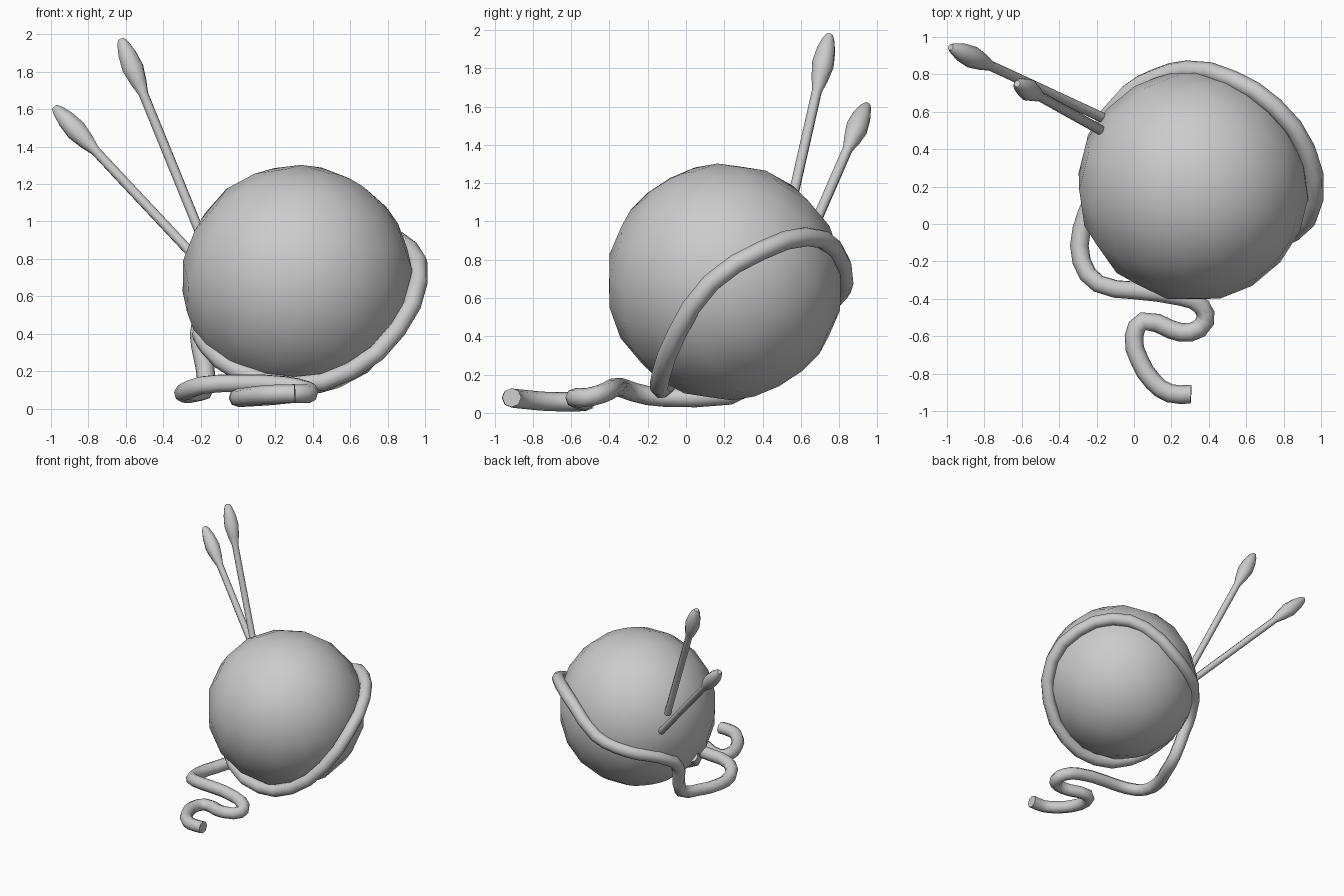
import bpy, bmesh, math
from mathutils import Vector

if "Cube" in bpy.data.objects:
    bpy.data.objects.remove(bpy.data.objects["Cube"])

C = Vector((0.317, 0.203, 0.684))   # ball centre
R = 0.62


def smooth(obj, angle=50):
    bpy.ops.object.select_all(action='DESELECT')
    obj.select_set(True)
    bpy.context.view_layer.objects.active = obj
    bpy.ops.object.shade_smooth_by_angle(angle=math.radians(angle))


def lathe(name, base, tip, profile, sides=8):
    """Closed round rod from base to tip; profile = (fraction along, radius)."""
    base, tip = Vector(base), Vector(tip)
    axis = tip - base
    rot = axis.to_track_quat('Z', 'Y')
    bm = bmesh.new()
    rings = []
    for t, r in profile:
        rings.append([bm.verts.new(base + axis * t + rot @ Vector(
            (r * math.cos(a), r * math.sin(a), 0)))
            for a in (2 * math.pi * i / sides for i in range(sides))])
    for a, b in zip(rings, rings[1:]):
        for i in range(sides):
            j = (i + 1) % sides
            bm.faces.new((a[i], a[j], b[j], b[i]))
    bm.faces.new(rings[0][::-1])
    bm.faces.new(rings[-1])
    me = bpy.data.meshes.new(name)
    bm.to_mesh(me)
    bm.free()
    obj = bpy.data.objects.new(name, me)
    bpy.context.collection.objects.link(obj)
    smooth(obj)


# Yarn ball: low-poly sphere, tilted
bpy.ops.mesh.primitive_uv_sphere_add(segments=16, ring_count=10, radius=R,
                                     location=C, rotation=(0.55, 0.45, 0.2))
ball = bpy.context.object
ball.name = "yarn_ball"
smooth(ball, 80)

# Loose strand: wraps once round the ball, then winds over the floor
path = [(-.20, .21, .40), (-.15, .09, .32), (0, -.05, .20), (.30, -.13, .125),
        (.60, -.13, .20), (.85, -.045, .42), (.965, .13, .68), (.92, .40, .85),
        (.75, .63, .92), (.53, .77, .86), (.28, .825, .68), (.11, .78, .605),
        (-.03, .70, .56), (-.20, .46, .45), (-.20, .38, .33), (-.165, .31, .13),
        (-.22, .13, .085), (-.28, -.03, .08), (-.28, -.20, .09),
        (-.19, -.32, .125), (0, -.355, .135), (.25, -.39, .125),
        (.36, -.44, .10), (.38, -.52, .08), (.30, -.58, .08), (.20, -.565, .07),
        (.05, -.52, .06), (0, -.60, .058), (.03, -.73, .06), (.10, -.84, .07),
        (.19, -.905, .077), (.305, -.91, .08)]
cu = bpy.data.curves.new("loose_strand", 'CURVE')
cu.dimensions = '3D'
cu.bevel_depth = 0.05
cu.bevel_resolution = 2
cu.resolution_u = 2
cu.use_fill_caps = True
sp = cu.splines.new('BEZIER')
sp.bezier_points.add(len(path) - 1)
for bp, co in zip(sp.bezier_points, path):
    bp.co = co
    bp.handle_left_type = bp.handle_right_type = 'AUTO'
strand = bpy.data.objects.new("loose_strand", cu)
bpy.context.collection.objects.link(strand)
bpy.ops.object.select_all(action='DESELECT')
strand.select_set(True)
bpy.context.view_layer.objects.active = strand
bpy.ops.object.convert(target='MESH')
smooth(bpy.context.object, 60)

# Two knitting needles with bulb ends
needle = [(0, .027), (.735, .027), (.79, .045), (.86, .06), (.93, .05),
          (.98, .032), (1, .018)]
lathe("needle_upper", (-.175, .50, .87), (-.625, .75, 1.975), needle)
lathe("needle_lower", (-.16, .565, .735), (-.98, .945, 1.61), needle)
